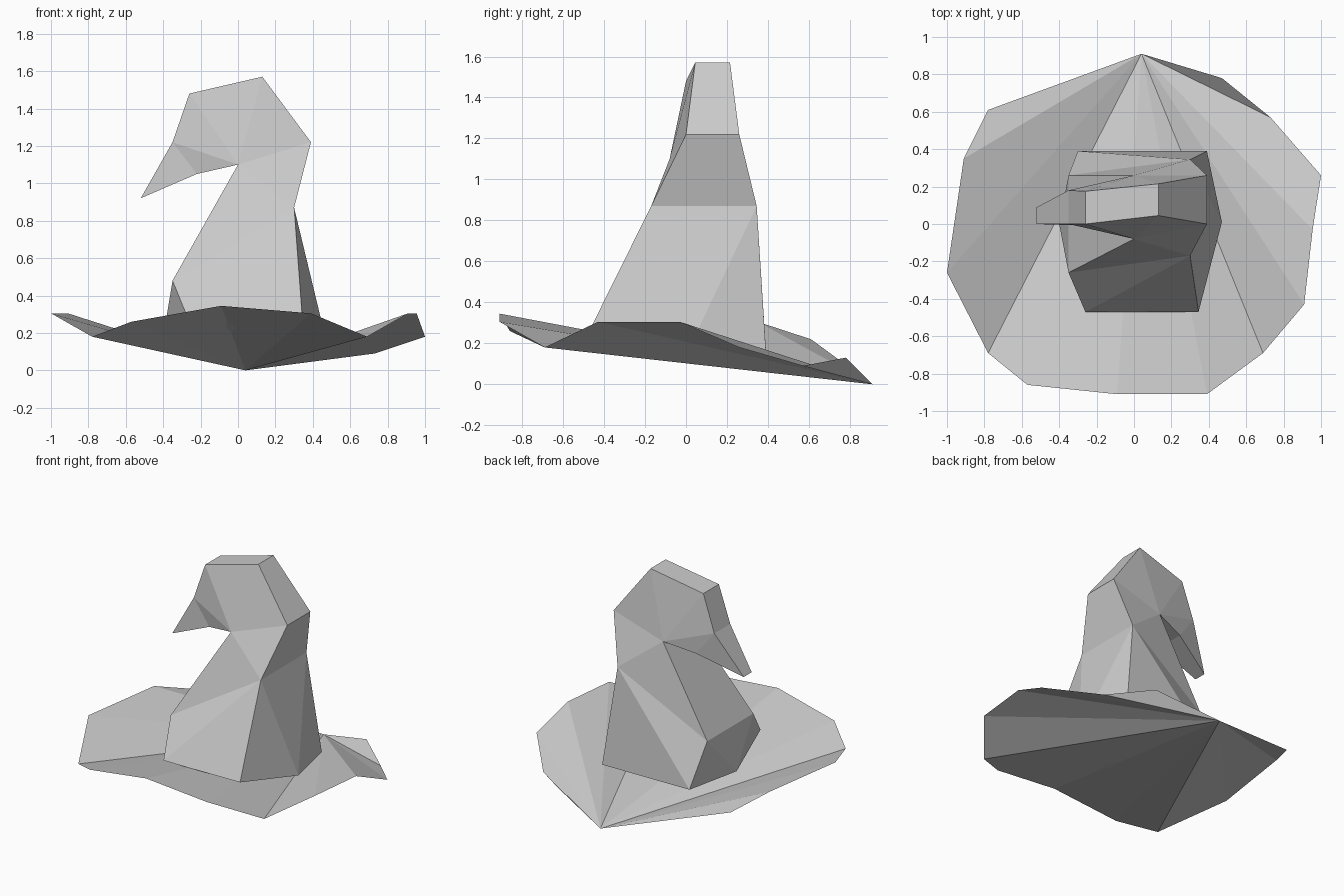
import bpy
import bmesh

default_cube = bpy.data.objects.get("Cube")
if default_cube:
    bpy.data.objects.remove(default_cube, do_unlink=True)

# One plain paper-like grey for everything
grey = bpy.data.materials.new("light_grey")
grey.use_nodes = True
grey.diffuse_color = (0.6, 0.6, 0.6, 1)
shader = grey.node_tree.nodes["Principled BSDF"]
shader.inputs["Base Color"].default_value = (0.6, 0.6, 0.6, 1)
shader.inputs["Roughness"].default_value = 0.8


def finish(name, bm):
    """Turn a bmesh into a flat-shaded object."""
    mesh = bpy.data.meshes.new(name)
    bm.to_mesh(mesh)
    bm.free()
    mesh.materials.append(grey)
    obj = bpy.data.objects.new(name, mesh)
    bpy.context.collection.objects.link(obj)
    return obj


def fan(bm, centre, ring):
    """Triangles from one corner to each pair of neighbours in a ring."""
    for a, b in zip(ring, ring[1:]):
        bm.faces.new((centre, a, b))


# Bird: side profile, each point as x, height, near y, far y
profile = {
    "throat": (0, 1.1, -0.08, 0.26),
    "chest": (-0.35, 0.48, -0.26, 0.26),
    "back": (0.3, 0.87, -0.17, 0.345),
    "nape": (0.39, 1.22, 0, 0.26),
    "crown": (0.13, 1.57, 0.045, 0.215),
    "brow": (-0.26, 1.48, 0, 0.175),
    "bill_top": (-0.35, 1.22, 0, 0.18),
    "bill_tip": (-0.52, 0.92, 0, 0.09),
    "bill_under": (-0.22, 1.05, -0.01, 0.2),
}
bm = bmesh.new()
near, far = {}, {}
for part, (x, z, y_near, y_far) in profile.items():
    near[part] = bm.verts.new((x, y_near, z))
    far[part] = bm.verts.new((x, y_far, z))

# Bird: six-sided foot, two corners per side and one mid point front and back
near["foot_front"] = bm.verts.new((-0.26, -0.47, 0.26))
near["foot_rear"] = bm.verts.new((0.345, -0.47, 0.265))
far["foot_front"] = bm.verts.new((-0.3, 0.39, 0.17))
far["foot_rear"] = bm.verts.new((0.39, 0.39, 0.165))
breast = bm.verts.new((-0.4, 0, 0.18))
tail = bm.verts.new((0.47, 0.01, 0.165))

# Bird: both flanks, the head fanned from the throat, the torso from the back
for side in (near, far):
    fan(bm, side["throat"], [side[p] for p in (
        "back", "nape", "crown", "brow", "bill_top", "bill_under")])
    fan(bm, side["back"], [side[p] for p in (
        "throat", "chest", "foot_front", "foot_rear")])
    bm.faces.new([side[p] for p in ("bill_top", "bill_tip", "bill_under")])

# Bird: strip joining the flanks over the head and down the throat
outline = ["back", "nape", "crown", "brow", "bill_top",
           "bill_tip", "bill_under", "throat", "chest"]
for p, q in zip(outline, outline[1:]):
    bm.faces.new((near[p], near[q], far[q], far[p]))

# Bird: breast, rump and underside
for mid, top, foot in ((breast, "chest", "foot_front"), (tail, "back", "foot_rear")):
    fan(bm, mid, [near[foot], near[top], far[top], far[foot]])
bm.faces.new((near["foot_front"], near["foot_rear"], tail, breast))
bm.faces.new((breast, tail, far["foot_rear"], far["foot_front"]))
bmesh.ops.recalc_face_normals(bm, faces=bm.faces)
finish("bird_body", bm)

# Base: thin wavy sheet whose folds all meet at its low rear corner
rim = [
    (-0.78, 0.61, 0.22), (-0.91, 0.35, 0.305), (-1, -0.26, 0.305),
    (-0.78, -0.69, 0.18), (-0.57, -0.86, 0.26), (-0.09, -0.91, 0.345),
    (0.39, -0.91, 0.305), (0.69, -0.69, 0.18), (0.91, -0.43, 0.305),
    (0.955, -0.03, 0.305), (1, 0.26, 0.18), (0.73, 0.57, 0.09),
    (0.47, 0.78, 0.13),
]
bm = bmesh.new()
corner = bm.verts.new((0.04, 0.91, 0))
fan(bm, corner, [bm.verts.new(co) for co in rim])
finish("base_sheet", bm)
